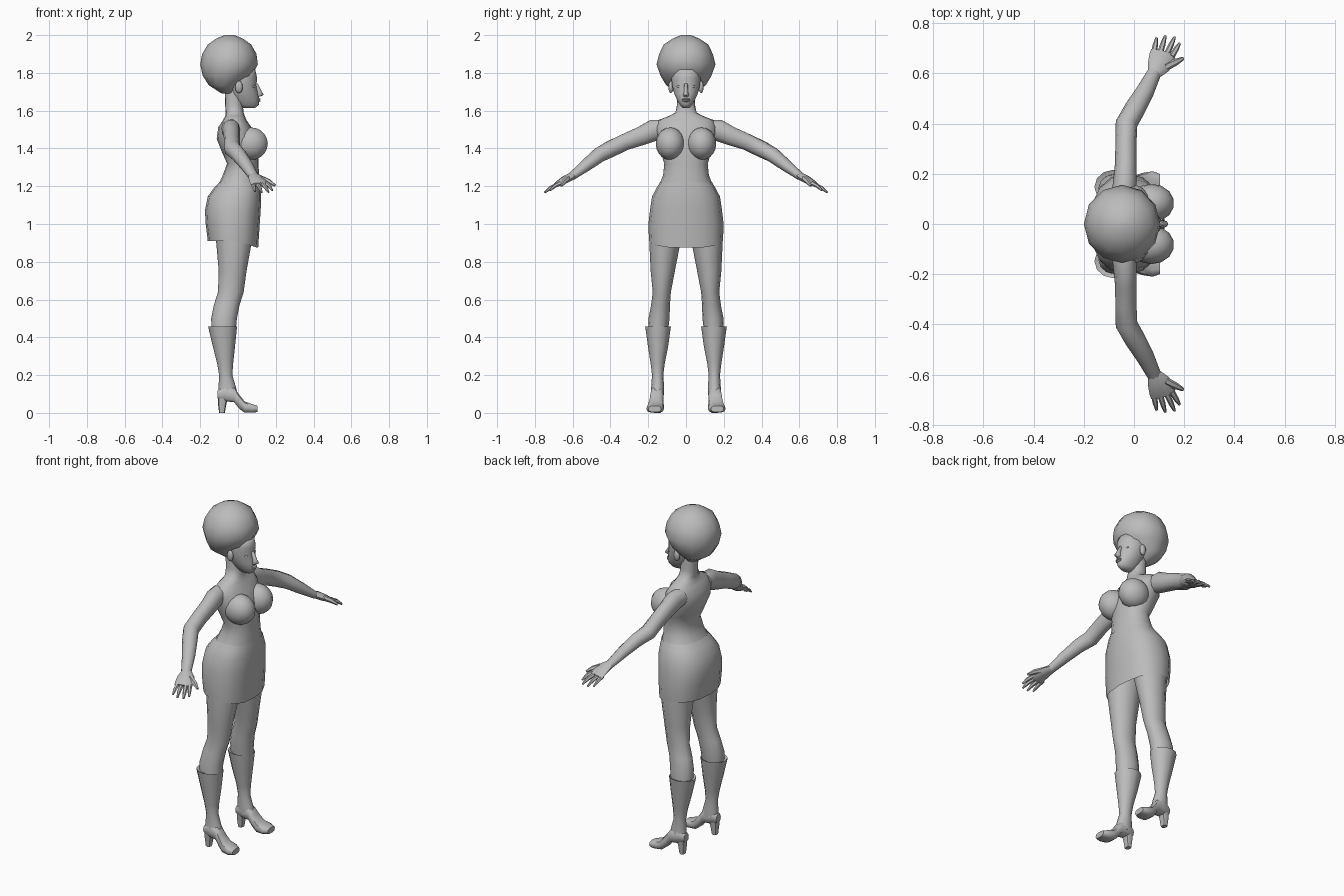
import bpy, bmesh, math
from mathutils import Vector

grey = bpy.data.materials.new("plain_grey")
grey.diffuse_color = (0.5, 0.5, 0.5, 1)


def finish(bm, name, angle=50):
    bmesh.ops.recalc_face_normals(bm, faces=bm.faces)
    me = bpy.data.meshes.new(name)
    bm.to_mesh(me)
    bm.free()
    me.materials.append(grey)
    me.shade_smooth()
    me.set_sharp_from_angle(angle=math.radians(angle))
    ob = bpy.data.objects.new(name, me)
    bpy.context.collection.objects.link(ob)
    return ob


def loft(name, rings, n=12, power=1.0, cap_start=True, cap_end=True, angle=50):
    """Skin a row of rings, each given as centre, first radius, second radius."""
    bm = bmesh.new()
    rows = []
    for c, u, v in rings:
        row = []
        for i in range(n):
            a = 2 * math.pi * i / n
            cu, sv = math.cos(a), math.sin(a)
            cu = math.copysign(abs(cu) ** power, cu)
            sv = math.copysign(abs(sv) ** power, sv)
            row.append(bm.verts.new(Vector(c) + Vector(u) * cu + Vector(v) * sv))
        rows.append(row)
    for r0, r1 in zip(rows, rows[1:]):
        for i in range(n):
            j = (i + 1) % n
            bm.faces.new((r0[i], r0[j], r1[j], r1[i]))
    if cap_start:
        bm.faces.new(rows[0][::-1])
    if cap_end:
        bm.faces.new(rows[-1])
    return finish(bm, name, angle)


def level(rows):
    """Horizontal rings from height, back x, front x, half width, centre y."""
    out = []
    for z, xb, xf, ry, *y in rows:
        out.append((((xb + xf) / 2, y[0] if y else 0, z), ((xf - xb) / 2, 0, 0), (0, ry, 0)))
    return out


def limb(name, pts, n=8):
    """Tube through x, y, z, half width along x, half thickness points."""
    rings = []
    for i, (x, y, z, rx, rt) in enumerate(pts):
        a = Vector(pts[max(i - 1, 0)][:3])
        b = Vector(pts[min(i + 1, len(pts) - 1)][:3])
        d = (b - a).normalized()
        up = (Vector((0, 0, 1)) - d * d.z).normalized()
        side = up.cross(d)
        rings.append(((x, y, z), side * rx, up * rt))
    return loft(name, rings, n)


def blob(name, centre, size, u=12, v=8):
    bm = bmesh.new()
    bmesh.ops.create_uvsphere(bm, u_segments=u, v_segments=v, radius=1)
    for vert in bm.verts:
        vert.co = Vector(centre) + Vector([a * b for a, b in zip(vert.co, size)])
    return finish(bm, name, 80)


# Rounded hair
loft("hair", level([
    (1.69, -.085, -.02, .045), (1.735, -.155, .0, .105), (1.785, -.187, .075, .135),
    (1.845, -.2, .105, .156), (1.90, -.19, .098, .142), (1.95, -.16, .07, .118),
    (1.982, -.115, .025, .07), (2.0, -.07, -.02, .025)]), 12, angle=80)

# Head, nose, ears and small facial features
loft("head", level([
    (1.615, .02, .09, .02), (1.63, -.01, .11, .032), (1.655, -.03, .113, .048),
    (1.69, -.045, .108, .064), (1.735, -.06, .098, .076), (1.775, -.07, .101, .079),
    (1.82, -.07, .09, .075)]), 14, angle=80)
loft("nose", level([
    (1.675, .09, .117, .013), (1.683, .09, .137, .016), (1.70, .09, .126, .011),
    (1.745, .085, .104, .009)]), 8, angle=80)
for k, z in (("upper_lip", 1.661), ("lower_lip", 1.652)):
    blob(k, (.109, 0, z), (.011, .022, .0055), 8, 6)
for s, side in ((1, "left"), (-1, "right")):
    blob(side + "_ear", (.005, s * .08, 1.725), (.02, .013, .033), 8, 6)
    blob(side + "_eye", (.077, s * .033, 1.728), (.014, .017, .008), 8, 6)

# Torso with neck
loft("torso", level([
    (1.17, -.14, .117, .16), (1.215, -.1, .115, .138), (1.26, -.08, .112, .121),
    (1.32, -.058, .108, .115), (1.38, -.085, .108, .134), (1.45, -.113, .098, .152),
    (1.51, -.105, .073, .162), (1.55, -.08, .045, .145), (1.573, -.066, .035, .088),
    (1.59, -.066, .03, .056), (1.63, -.068, .025, .048), (1.71, -.07, .02, .047)]),
    16, .9, angle=80)

# Short skirt, its hem dipping at the front
skirt = loft("skirt", level([
    (1.22, -.1, .118, .138), (1.19, -.128, .121, .156), (1.145, -.16, .123, .18),
    (1.07, -.175, .12, .191), (1.0, -.171, .115, .199), (.91, -.16, .107, .196)]),
    16, .85, cap_start=False, cap_end=False, angle=80)
for v in skirt.data.vertices:
    if v.co.z < .95 and v.co.x > 0:
        v.co.z -= .035 * min(1, v.co.x / .1)

for s, side in ((1, "left"), (-1, "right")):
    # Bust
    blob(side + "_bust", (.07, s * .083, 1.425), (.09, .077, .086), 14, 10)

    # Leg
    loft(side + "_leg", level([
        (1.0, -.14, .085, .09, s * .1), (.9, -.115, .072, .082, s * .112),
        (.75, -.102, .045, .064, s * .123), (.64, -.106, .03, .048, s * .128),
        (.57, -.128, .008, .05, s * .135), (.5, -.142, -.006, .056, s * .143),
        (.43, -.14, -.012, .052, s * .148)]), 12, angle=80)

    # Boot shaft with an open rim
    loft(side + "_boot_shaft", level([
        (.45, -.142, -.014, .056, s * .148), (.457, -.158, -.005, .068, s * .148),
        (.35, -.133, -.016, .053, s * .148), (.26, -.11, -.026, .037, s * .15),
        (.2, -.1, -.03, .03, s * .15), (.14, -.103, -.012, .034, s * .15),
        (.09, -.105, .0, .034, s * .152)]), 12, angle=60)

    # Boot foot: x, centre y, half width, sole height, top height
    foot = [(-.108, .152, .022, .075, .12), (-.07, .152, .034, .06, .15),
            (-.02, .154, .035, .055, .135), (.005, .157, .037, .022, .10),
            (.035, .16, .044, .0, .062), (.075, .163, .047, .0, .047),
            (.103, .166, .034, .004, .038)]
    loft(side + "_boot_foot", [((x, s * y, (a + b) / 2), (0, w, 0), (0, 0, (b - a) / 2))
                               for x, y, w, a, b in foot], 10, .7)

    # Boot heel
    loft(side + "_boot_heel", level([
        (.1, -.107, -.04, .03, s * .152), (.055, -.107, -.06, .024, s * .152),
        (.0, -.1, -.07, .018, s * .152)]), 8, .8)

    # Arm
    limb(side + "_arm", [
        (-.04, s * .11, 1.505, .05, .05), (-.036, s * .17, 1.497, .047, .06),
        (-.033, s * .24, 1.465, .043, .052), (-.032, s * .32, 1.435, .042, .046),
        (-.03, s * .40, 1.397, .044, .045), (.004, s * .46, 1.365, .042, .04),
        (.045, s * .53, 1.31, .036, .032), (.082, s * .605, 1.252, .028, .021)], 10)

    # Hand, four fingers and thumb
    limb(side + "_palm", [
        (.08, s * .60, 1.255, .028, .021), (.098, s * .63, 1.24, .046, .021),
        (.112, s * .665, 1.219, .052, .017), (.117, s * .685, 1.208, .05, .012)], 8)
    tips = [((.078, .673, 1.213), (.09, .742, 1.172)), ((.104, .68, 1.21), (.125, .75, 1.167)),
            ((.132, .68, 1.21), (.162, .745, 1.168)), ((.15, .668, 1.215), (.182, .72, 1.178)),
            ((.125, .625, 1.24), (.196, .66, 1.203))]
    names = ["little", "ring", "middle", "index", "thumb"]
    for k, (a, b) in zip(names, tips):
        a, b = Vector((a[0], s * a[1], a[2])), Vector((b[0], s * b[1], b[2]))
        mid = a.lerp(b, .55) + Vector((0, 0, .005))
        r = .016 if k == "thumb" else .012
        limb(side + "_" + k + "_finger", [(*a, r, r), (*mid, r * .9, r * .85),
                                          (*b, r * .45, r * .4)], 6)
